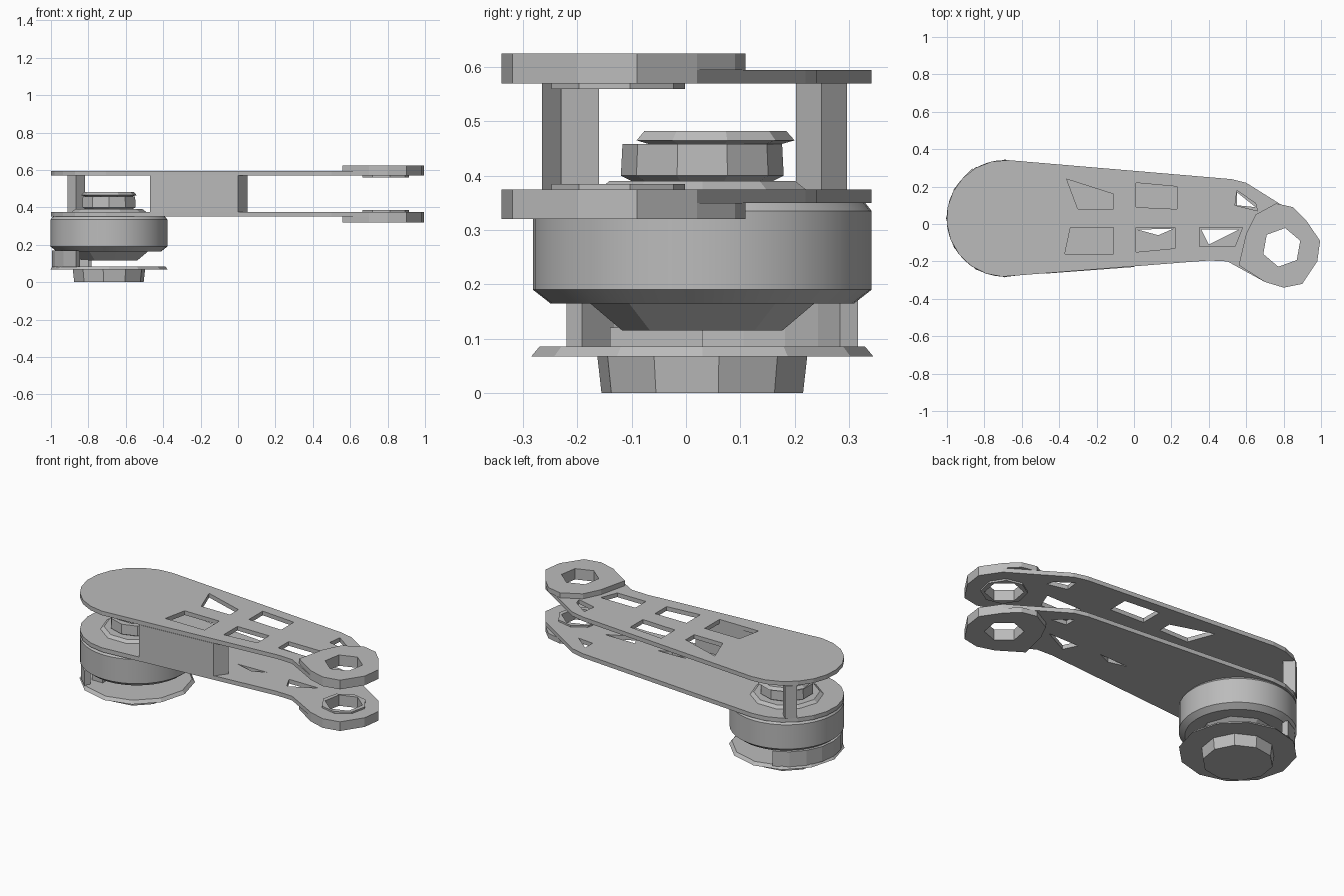
import bpy, bmesh, math
from mathutils import Vector

cube = bpy.data.objects.get("Cube")
if cube:
    bpy.data.objects.remove(cube, do_unlink=True)

METAL = bpy.data.materials.new("grey_metal")
METAL.use_nodes = True
METAL.diffuse_color = (0.5, 0.5, 0.5, 1)
METAL.node_tree.nodes["Principled BSDF"].inputs["Base Color"].default_value = (0.5, 0.5, 0.5, 1)

AXIS = (-0.69, 0.03)      # motor centre
TIP = (0.79, -0.125)      # far joint centre


def finish(name, bm):
    bmesh.ops.recalc_face_normals(bm, faces=bm.faces[:])
    mesh = bpy.data.meshes.new(name)
    bm.to_mesh(mesh)
    bm.free()
    mesh.materials.append(METAL)
    obj = bpy.data.objects.new(name, mesh)
    bpy.context.collection.objects.link(obj)
    return obj


def arc(centre, radius, start, end, count):
    return [(centre[0] + radius * math.cos(math.radians(start + (end - start) * i / (count - 1))),
             centre[1] + radius * math.sin(math.radians(start + (end - start) * i / (count - 1))))
            for i in range(count)]


def ngon(centre, radius, sides, turn=0):
    return arc(centre, radius, turn, turn + 360 - 360 / sides, sides)


def plate(name, outline, z0, z1, holes=()):
    """Flat outline with holes, extruded from z0 to z1."""
    bm = bmesh.new()
    for loop in [outline, *holes]:
        verts = [bm.verts.new((x, y, z0)) for x, y in loop]
        for i, v in enumerate(verts):
            bm.edges.new((verts[i - 1], v))
    bmesh.ops.triangle_fill(bm, use_beauty=True, edges=bm.edges[:], normal=(0, 0, 1))
    ext = bmesh.ops.extrude_face_region(bm, geom=bm.faces[:])
    top = [g for g in ext["geom"] if isinstance(g, bmesh.types.BMVert)]
    bmesh.ops.translate(bm, verts=top, vec=Vector((0, 0, z1 - z0)))
    return finish(name, bm)


def turned(name, centre, profile, sides, turn=0, smooth=False):
    """Stack of rings from (radius, z) pairs, capped at both ends."""
    bm = bmesh.new()
    rings = [[bm.verts.new((x, y, z)) for x, y in ngon(centre, r, sides, turn)] for r, z in profile]
    for low, high in zip(rings, rings[1:]):
        for i in range(sides):
            bm.faces.new((low[i - 1], low[i], high[i], high[i - 1]))
    bm.faces.new(rings[0])
    bm.faces.new(rings[-1])
    obj = finish(name, bm)
    if smooth:
        bpy.context.view_layer.objects.active = obj
        obj.select_set(True)
        bpy.ops.object.shade_smooth_by_angle(angle=math.radians(30))
        obj.select_set(False)
    return obj


# Arm plates
tip_edge = [(0.5, -0.2), (0.7, -0.31), (0.8, -0.34), (0.9, -0.32), (0.98, -0.2), (0.995, -0.09), (0.92, 0.02)]
outline = arc(AXIS, 0.312, 87, 267, 12) + [(0.4, -0.195)] + tip_edge + [(0.6, 0.22), (0.52, 0.24)]
tip_hole = ngon(TIP, 0.105, 6, 20)
upper_holes = [
    [(-0.36, 0.24), (-0.11, 0.16), (-0.11, 0.08), (-0.3, 0.08)],
    [(-0.37, -0.16), (-0.11, -0.16), (-0.11, -0.02), (-0.34, -0.02)],
    [(0.01, 0.09), (0.23, 0.08), (0.23, 0.2), (0.01, 0.22)],
    [(0.01, -0.15), (0.22, -0.13), (0.22, -0.02), (0.01, -0.02)],
    [(0.35, -0.12), (0.54, -0.12), (0.58, -0.02), (0.35, -0.02)],
    [(0.54, 0.1), (0.66, 0.07), (0.65, 0.11), (0.55, 0.18)],
]
lower_holes = [
    [(0.02, -0.03), (0.13, -0.06), (0.21, -0.025)],
    [(0.36, -0.03), (0.4, -0.11), (0.56, -0.03)],
    [(0.55, 0.1), (0.65, 0.09), (0.55, 0.17)],
]
plate("upper_plate", outline, 0.57, 0.595, upper_holes + [tip_hole])
plate("lower_plate", outline, 0.35, 0.375, lower_holes + [tip_hole])

# Joint pads outside each plate and bearing rims inside
pad = [(0.56, -0.22)] + tip_edge[1:] + [(0.85, 0.09), (0.76, 0.11), (0.65, 0.05), (0.6, -0.05)]
rim = ngon(TIP, 0.125, 8, 10)
for side, pad_z, rim_z in (("upper", 0.595, 0.56), ("lower", 0.32, 0.375)):
    plate(side + "_joint_pad", pad, pad_z, pad_z + 0.03, [tip_hole])
    plate(side + "_bearing_rim", rim, rim_z, rim_z + 0.01, [tip_hole])

# Spacers between the plates
plate("side_wall", [(-0.47, -0.265), (0, -0.23), (0.05, -0.16), (-0.47, -0.17)], 0.375, 0.57)
plate("rear_post", ngon((-0.865, 0.25), 0.047, 4), 0.375, 0.57)

# Motor drum and upper bearing
turned("motor_drum", AXIS, [(0.28, 0.165), (0.312, 0.19), (0.312, 0.335), (0.3, 0.35)], 40, smooth=True)
turned("bearing_flange", AXIS, [(0.2, 0.375), (0.18, 0.39)], 10)
turned("bearing_body", AXIS, [(0.12, 0.385), (0.15, 0.4), (0.147, 0.458)], 10, 18)
turned("bearing_cap", (-0.69, 0.05), [(0.125, 0.458), (0.15, 0.465), (0.135, 0.482)], 9, 10)

# Gearbox under the drum
turned("gear_cone", AXIS, [(0.15, 0.115), (0.21, 0.165)], 9)
plate("gear_stub", [(-0.87, -0.14), (-0.8, -0.14), (-0.8, 0.03), (-0.87, 0.03)], 0.085, 0.12)
plate("rear_guard", arc(AXIS, 0.305, 110, 235, 8) + arc(AXIS, 0.27, 235, 110, 8), 0.08, 0.17)
turned("base_disc", AXIS, [(0.315, 0.067), (0.3, 0.085)], 12)
turned("base_foot", AXIS, [(0.188, 0), (0.196, 0.07)], 10, 9)
